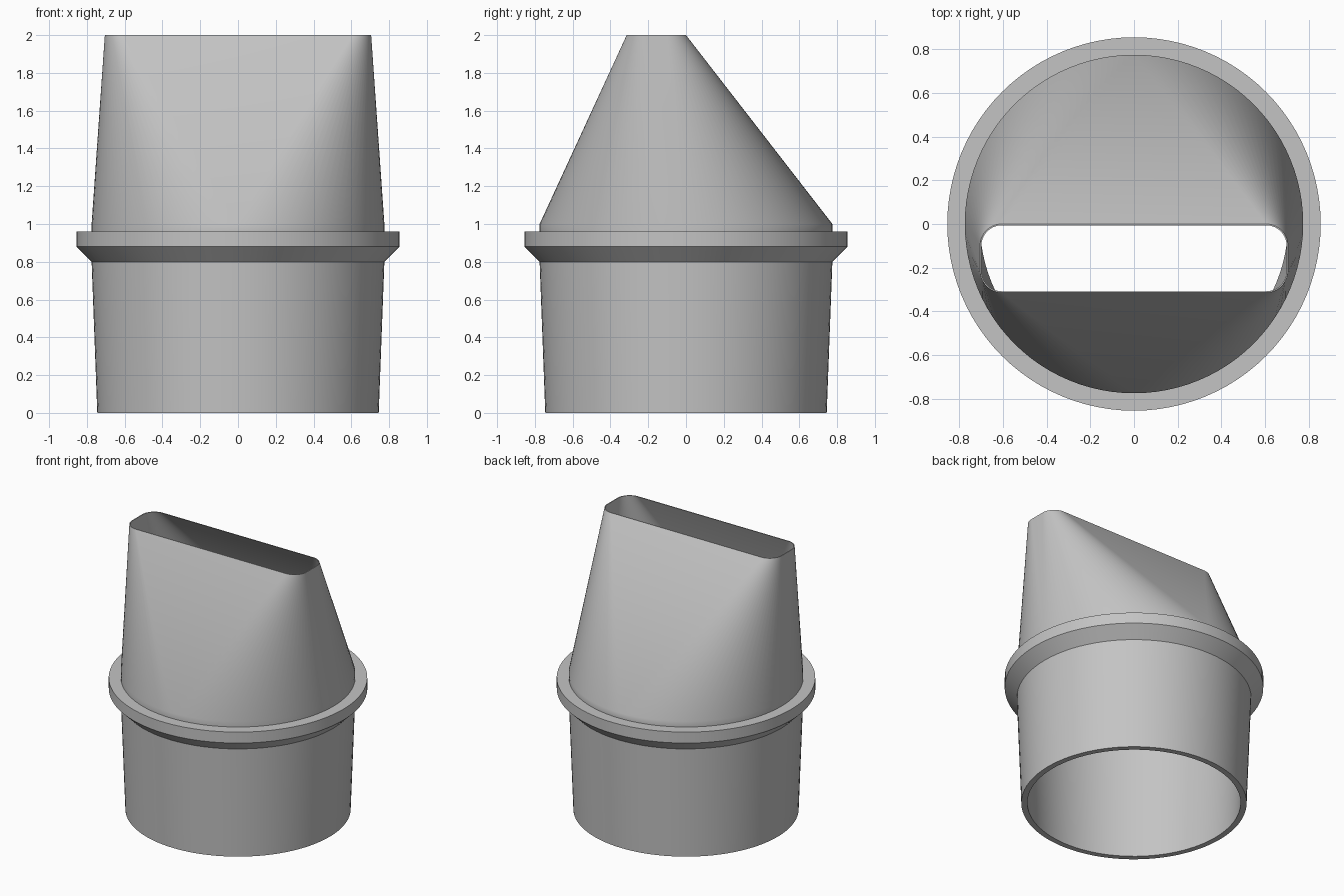
import bpy, bmesh
from math import cos, sin, pi, radians

if "Cube" in bpy.data.objects:
    bpy.data.objects.remove(bpy.data.objects["Cube"], do_unlink=True)

grey = bpy.data.materials.new("plain_grey")
grey.use_nodes = True
colour = (0.55, 0.55, 0.55, 1)
grey.diffuse_color = colour
grey.node_tree.nodes["Principled BSDF"].inputs["Base Color"].default_value = colour

QUARTER = 24  # segments per quarter turn


def ring(z, hx, hy, corner, cy=0.0):
    """Rounded rectangle, quarter by quarter; a circle when hx = hy = corner."""
    points = []
    for q in range(4):
        sx = 1 if q in (0, 3) else -1
        sy = 1 if q < 2 else -1
        for i in range(QUARTER + 1):
            a = (q + i / QUARTER) * pi / 2
            points.append((sx * (hx - corner) + corner * cos(a),
                           cy + sy * (hy - corner) + corner * sin(a), z))
    return points


def circle(z, r):
    return ring(z, r, r, r)


def loft(name, rings):
    """Skin successive rings, merging the doubled points of the circles."""
    bm = bmesh.new()
    loops = [[bm.verts.new(p) for p in points] for points in rings]
    for low, high in zip(loops, loops[1:]):
        for i in range(len(low)):
            j = (i + 1) % len(low)
            bm.faces.new((low[i], low[j], high[j], high[i]))
    bmesh.ops.remove_doubles(bm, verts=bm.verts, dist=0.00001)
    mesh = bpy.data.meshes.new(name)
    bm.to_mesh(mesh)
    bm.free()
    mesh.materials.append(grey)
    obj = bpy.data.objects.new(name, mesh)
    bpy.context.collection.objects.link(obj)
    bpy.ops.object.select_all(action="DESELECT")
    obj.select_set(True)
    bpy.context.view_layer.objects.active = obj
    bpy.ops.object.shade_smooth_by_angle(angle=radians(39))
    return obj


# Tapered hose sleeve: bore, bottom rim and outer wall
loft("lower_sleeve", [circle(0.8, 0.735), circle(0, 0.705),
                      circle(0, 0.745), circle(0.8, 0.775)])

# Stop collar with a chamfered underside
loft("collar", [circle(0.8, 0.775), circle(0.88, 0.855),
                circle(0.96, 0.855), circle(0.96, 0.775)])

# Round-to-slot spout with a thin rim and hollow inside
wall = 0.006
loft("slot_spout", [circle(0.96, 0.775), circle(1, 0.775),
                    ring(2, 0.705, 0.157, 0.1, -0.157),
                    ring(2, 0.705 - wall, 0.157 - wall, 0.1 - wall, -0.157),
                    circle(1, 0.735), circle(0.8, 0.735)])
